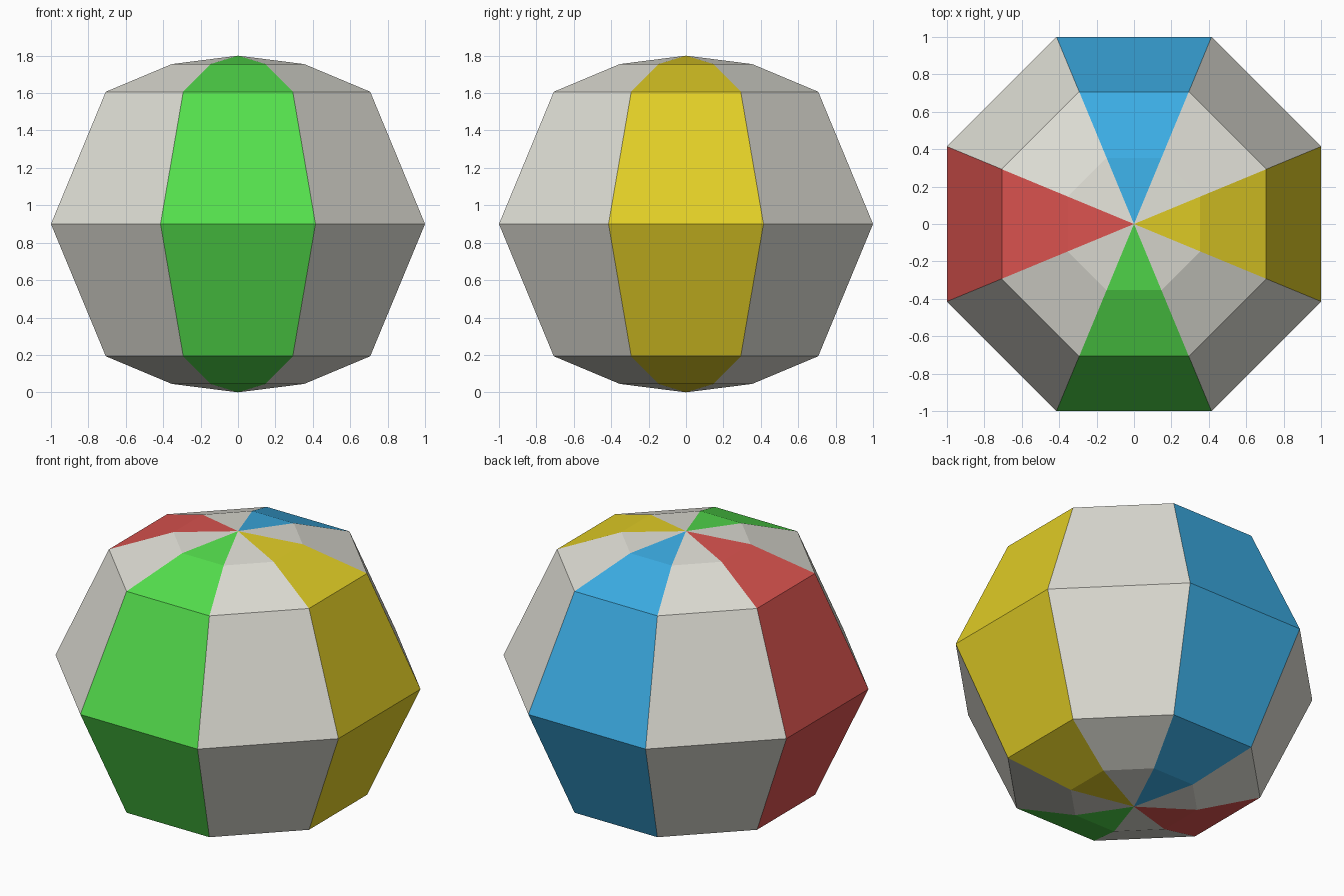
import bpy, bmesh, math

if "Cube" in bpy.data.objects:
    bpy.data.objects.remove(bpy.data.objects["Cube"])

def srgb(r, g, b):
    lin = lambda c: c / 12.92 if c <= 0.04045 else ((c + 0.055) / 1.055) ** 2.4
    return tuple(lin(v / 255) for v in (r, g, b)) + (1.0,)

SIDES = 8
# Half profile from the equator to the crown: (apothem, height above centre)
PROFILE = [(1.0, 0.0), (0.707, 0.707), (0.354, 0.855)]
CENTRE, POLE = 0.9, 0.9

# One material per colour; the last is the pale panel between the bright ones
COLOURS = [("yellow", (226, 206, 38)), ("blue", (60, 173, 228)),
           ("red", (218, 83, 79)), ("green", (84, 223, 77)),
           ("off white", (223, 222, 213))]

mesh = bpy.data.meshes.new("beach_ball")
for name, rgb in COLOURS:
    mat = bpy.data.materials.new(name)
    mat.diffuse_color = srgb(*rgb)
    mat.use_nodes = True
    mat.node_tree.nodes["Principled BSDF"].inputs["Base Color"].default_value = mat.diffuse_color
    mesh.materials.append(mat)

bm = bmesh.new()

def ring(apothem, z):
    r = apothem / math.cos(math.pi / SIDES)
    angles = [(i - 0.5) * math.tau / SIDES for i in range(SIDES)]
    return [bm.verts.new((r * math.cos(a), r * math.sin(a), z)) for a in angles]

# Rings from bottom to top, mirrored about the equator
levels = [(r, CENTRE - h) for r, h in reversed(PROFILE[1:])]
levels += [(r, CENTRE + h) for r, h in PROFILE]
rings = [ring(r, z) for r, z in levels]
bottom = bm.verts.new((0, 0, CENTRE - POLE))
top = bm.verts.new((0, 0, CENTRE + POLE))

# Panels: every even side gets its own bright colour, odd sides are pale
for i in range(SIDES):
    j = (i + 1) % SIDES
    panel = [bm.faces.new((a[i], a[j], b[j], b[i])) for a, b in zip(rings, rings[1:])]
    panel.append(bm.faces.new((bottom, rings[0][j], rings[0][i])))
    panel.append(bm.faces.new((top, rings[-1][i], rings[-1][j])))
    for f in panel:
        f.material_index = i // 2 if i % 2 == 0 else 4

bm.normal_update()
bm.to_mesh(mesh)
bm.free()
bpy.context.collection.objects.link(bpy.data.objects.new("beach_ball", mesh))
